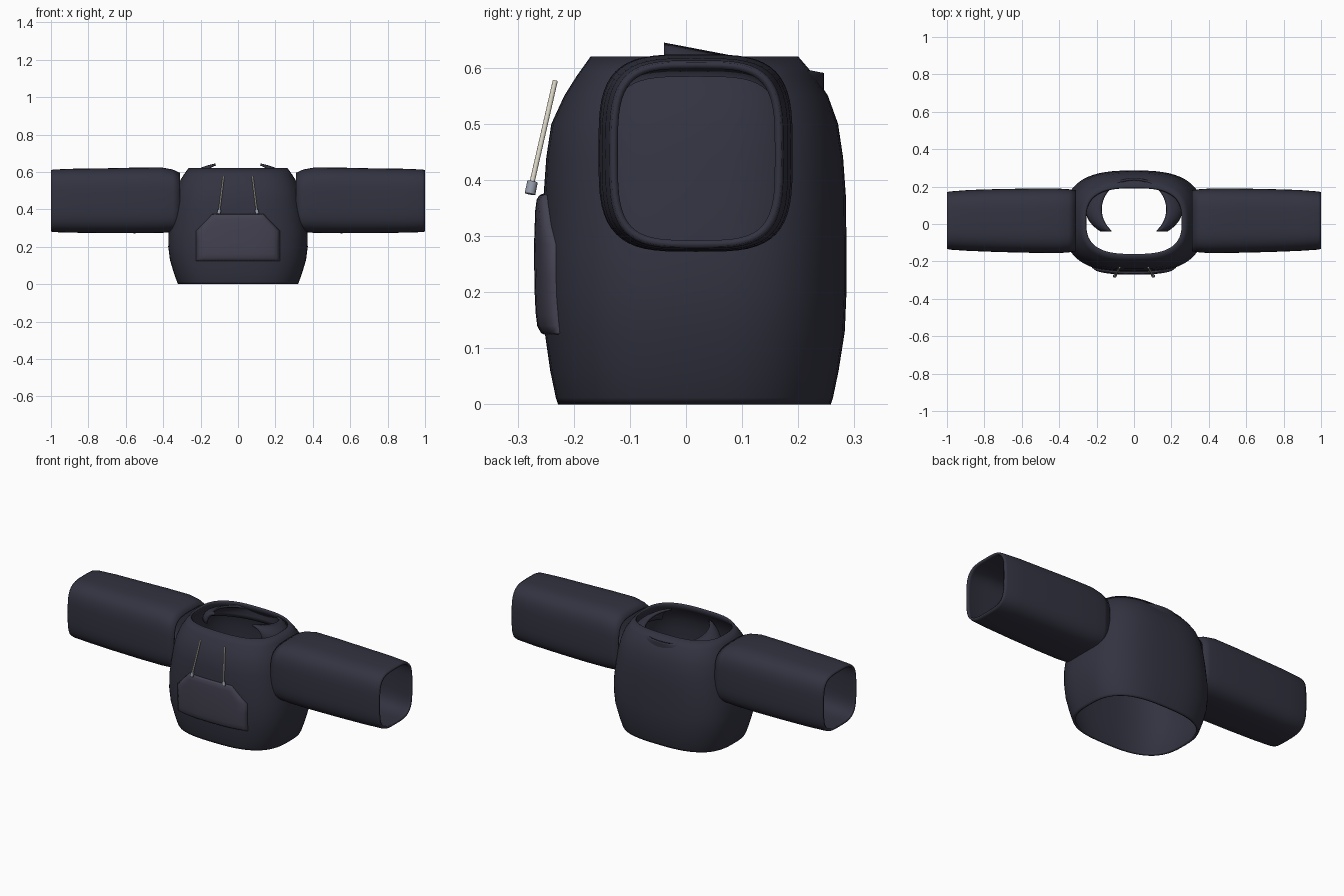
import bpy, bmesh, math
from mathutils import Vector

if "Cube" in bpy.data.objects:
    bpy.data.objects.remove(bpy.data.objects["Cube"])


def material(name, color):
    m = bpy.data.materials.new(name)
    m.diffuse_color = (*color, 1)
    m.use_nodes = True
    m.node_tree.nodes["Principled BSDF"].inputs["Base Color"].default_value = m.diffuse_color
    return m


CLOTH = material("dark_cloth", (0.033, 0.033, 0.053))
PANEL = material("pocket_cloth", (0.055, 0.053, 0.08))
CORD = material("cream_cord", (0.72, 0.68, 0.58))
METAL = material("cord_tip_metal", (0.3, 0.33, 0.4))


def spow(v, p):
    return math.copysign(abs(v) ** p, v)


def finish(name, rows, mat, closed=True, thick=0.0, offset=-1, angle=40):
    """Skin a list of point rows into a smooth object."""
    bm = bmesh.new()
    vs = [[bm.verts.new(p) for p in row] for row in rows]
    n = len(rows[0])
    for a, b in zip(vs, vs[1:]):
        for i in range(n if closed else n - 1):
            j = (i + 1) % n
            bm.faces.new((a[i], a[j], b[j], b[i]))
    bmesh.ops.recalc_face_normals(bm, faces=bm.faces)
    # open sheets can recalc either way: keep them facing away from the centre
    c = Vector((sum((v.co.x for v in bm.verts)) / len(bm.verts), 0.03, 0.4))
    if sum((f.calc_center_median() - c).yz.dot(f.normal.yz) for f in bm.faces) < 0:
        bmesh.ops.reverse_faces(bm, faces=bm.faces)
    me = bpy.data.meshes.new(name)
    bm.to_mesh(me)
    bm.free()
    ob = bpy.data.objects.new(name, me)
    bpy.context.collection.objects.link(ob)
    me.materials.append(mat)
    if thick:
        s = ob.modifiers.new("thickness", 'SOLIDIFY')
        s.thickness, s.offset = thick, offset
    bpy.ops.object.select_all(action='DESELECT')
    ob.select_set(True)
    bpy.context.view_layer.objects.active = ob
    bpy.ops.object.shade_smooth_by_angle(angle=math.radians(angle))
    return ob


# Body profile: z, half width, front y, back y
BODY = [(0, .32, -.228, .258), (.012, .326, -.232, .262), (.06, .343, -.242, .272),
        (.13, .364, -.252, .283), (.2, .373, -.256, .286), (.28, .371, -.257, .286),
        (.37, .357, -.254, .285), (.44, .345, -.249, .28), (.5, .331, -.24, .271),
        (.55, .312, -.217, .253), (.585, .29, -.195, .23), (.62, .265, -.17, .2)]
BODY_N = 2.8


def ring(fn, n, count=64):
    return [fn(spow(math.cos(t), 2 / n), spow(math.sin(t), 2 / n))
            for t in (2 * math.pi * i / count for i in range(count))]


rows = [ring(lambda c, s: (w * c, (f + b) / 2 + (b - f) / 2 * s, z), BODY_N)
        for z, w, f, b in BODY]
finish("body", rows, CLOTH, thick=.012)


def front_y(x, z):
    for a, b in zip(BODY, BODY[1:]):
        if a[0] <= z <= b[0]:
            k = (z - a[0]) / (b[0] - a[0])
            _, w, f, r = [p + (q - p) * k for p, q in zip(a, b)]
            v = max(0, 1 - abs(x / w) ** BODY_N) ** (1 / BODY_N)
            return (f + r) / 2 - (r - f) / 2 * v


# Sleeves: x, bottom z, top z, front y, back y
SLEEVE = [(.31, .285, .595, -.146, .18), (.35, .278, .613, -.152, .186),
          (.41, .274, .624, -.156, .19), (.55, .272, .623, -.154, .19),
          (.72, .273, .619, -.15, .187), (.88, .275, .617, -.144, .182),
          (.985, .278, .613, -.137, .174), (1.0, .281, .61, -.133, .17)]
for side, label in ((1, "right"), (-1, "left")):
    rows = [ring(lambda c, s: (side * x, (f + b) / 2 + (b - f) / 2 * c,
                               (lo + hi) / 2 + (hi - lo) / 2 * s), 3.6, 56)
            for x, lo, hi, f, b in SLEEVE]
    finish("sleeve_" + label, rows, CLOTH, thick=.012)

# Lowered hood: tilted C-shaped band inside the neck
rows = []
for k in range(6):
    u = k / 5
    row = []
    for i in range(41):
        t = math.radians(-46 + 272 * i / 40)
        rx = .175 + .085 * math.sin(u * math.pi / 2)
        ry = .166
        y = .08 + ry * math.sin(t)
        top = .645 - .19 * (y + .04)
        row.append((rx * math.cos(t), y, top - .075 * u ** 1.5))
    rows.append(row)
finish("hood", rows, CLOTH, closed=False, thick=.012)

# Front pocket: puffed panel following the body, with sloped hand openings
rows = []
ZS = [.125, .128, .14, .16, .19, .23, .285, .315, .345, .365, .372, .375]
for j, z in enumerate(ZS):
    half = .224 if z <= .285 else .222 - .085 * (z - .285) / .09
    row = []
    for i in range(25):
        s = -1 + i / 12
        x = half * s
        edge = min((1 - abs(s)) * half / .03, (z - .125) / .02, (.375 - z) / .015, 1)
        puff = .003 + .011 * math.sqrt(max(0, edge))
        row.append((x, front_y(x, z) - puff, z))
    rows.append(row)
finish("front_pocket", rows, PANEL, closed=False, thick=.012)


def rod(name, a, b, r, mat, count=12):
    a, b = Vector(a), Vector(b)
    bpy.ops.mesh.primitive_cylinder_add(vertices=count, radius=r, depth=(b - a).length,
                                        location=(a + b) / 2)
    ob = bpy.context.object
    ob.name = name
    ob.rotation_euler = (b - a).to_track_quat('Z', 'Y').to_euler()
    ob.data.materials.append(mat)
    bpy.ops.object.shade_smooth_by_angle(angle=math.radians(40))


# Drawstrings with metal tips
for side, label in ((1, "right"), (-1, "left")):
    rod("drawstring_" + label, (side * .077, -.233, .577), (side * .1, -.275, .393),
        .0045, CORD)
    rod("drawstring_tip_" + label, (side * .1, -.2735, .397), (side * .103, -.278, .375),
        .0095, METAL)
